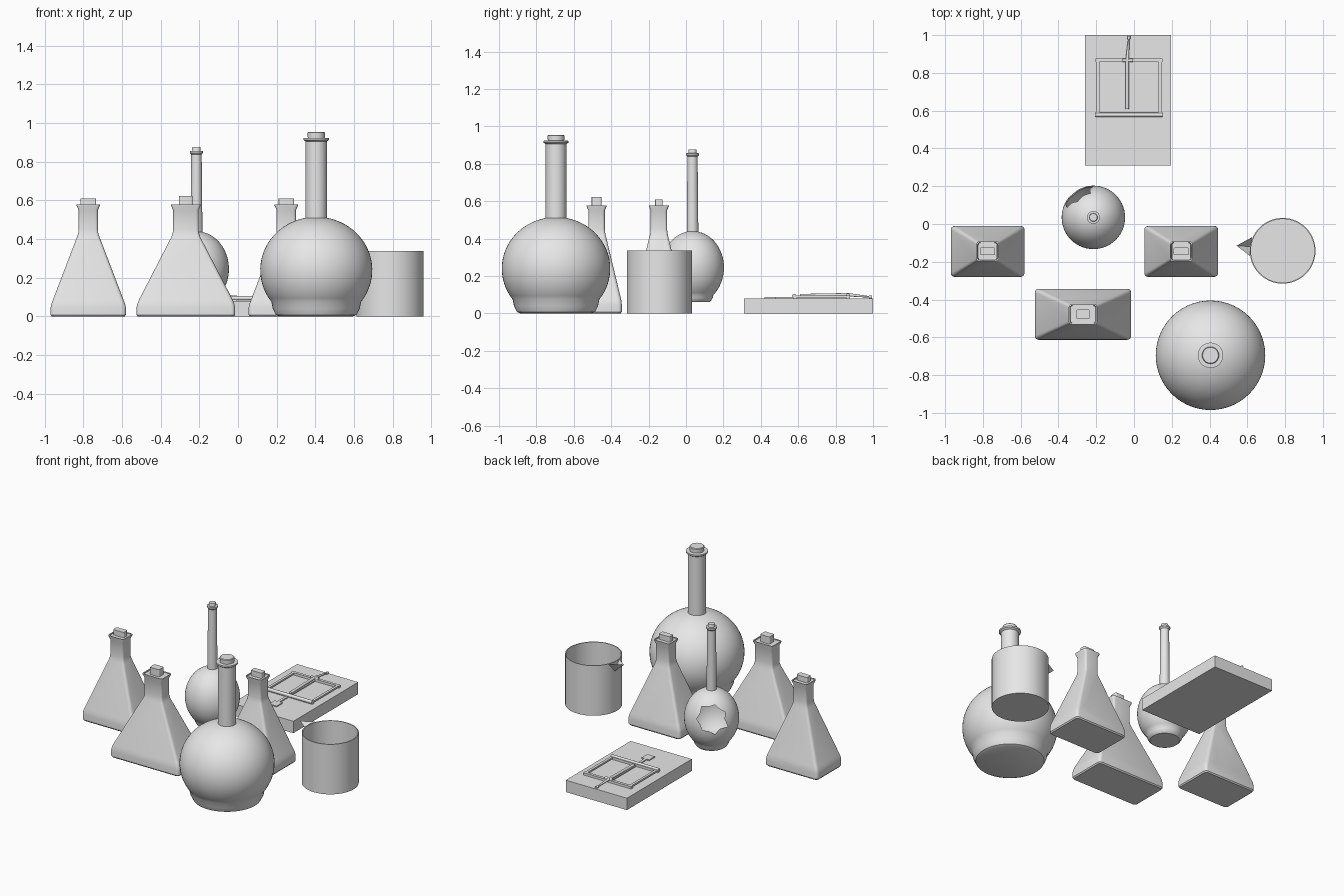
import bpy, bmesh, math, random
from mathutils import Vector, Matrix

random.seed(4)
if "Cube" in bpy.data.objects:
    bpy.data.objects.remove(bpy.data.objects["Cube"], do_unlink=True)

grey = bpy.data.materials.new("pale grey")
grey.use_nodes = True
grey.diffuse_color = (0.8, 0.8, 0.8, 1)
grey.node_tree.nodes["Principled BSDF"].inputs["Base Color"].default_value = (0.8, 0.8, 0.8, 1)


def finish(name, bm, location=(0, 0, 0), smooth=True):
    bmesh.ops.recalc_face_normals(bm, faces=bm.faces)
    mesh = bpy.data.meshes.new(name)
    bm.to_mesh(mesh)
    bm.free()
    mesh.materials.append(grey)
    ob = bpy.data.objects.new(name, mesh)
    ob.location = location
    bpy.context.collection.objects.link(ob)
    activate(ob)
    if smooth:
        bpy.ops.object.shade_smooth_by_angle(angle=math.radians(32))
    return ob


def activate(ob):
    bpy.ops.object.select_all(action='DESELECT')
    ob.select_set(True)
    bpy.context.view_layer.objects.active = ob


def circle(hx, hy, n=56):
    return [(hx * math.cos(i * math.tau / n), hy * math.sin(i * math.tau / n)) for i in range(n)]


def rounded_rect(hx, hy, n=4):
    r = min(0.02, 0.3 * min(hx, hy))
    points = []
    for q, (sx, sy) in enumerate([(1, 1), (-1, 1), (-1, -1), (1, -1)]):
        for i in range(n + 1):
            a = (q + i / n) * math.pi / 2
            points.append((sx * (hx - r) + r * math.cos(a), sy * (hy - r) + r * math.sin(a)))
    return points


def loft(name, x, y, rings, section, wall=0):
    """Skin cross-sections (half x, half y, z); a wall adds an inner skin."""
    rings = list(rings)
    if wall:
        inner = [(hx - wall, hy - wall, z) for hx, hy, z in rings]
        inner[0] = (inner[0][0], inner[0][1], rings[0][2] + wall)
        rings += inner[::-1]
    bm = bmesh.new()
    loops = [[bm.verts.new((px, py, z)) for px, py in section(hx, hy)] for hx, hy, z in rings]
    for a, b in zip(loops, loops[1:]):
        for i in range(len(a)):
            j = (i + 1) % len(a)
            bm.faces.new((a[i], a[j], b[j], b[i]))
    bm.faces.new(loops[0])
    bm.faces.new(loops[-1])
    return finish(name, bm, (x, y, 0))


def box(name, lo, hi):
    bm = bmesh.new()
    bmesh.ops.create_cube(bm, size=1)
    for v in bm.verts:
        v.co = Vector([(l + h) / 2 + c * (h - l) for l, h, c in zip(lo, hi, v.co)])
    return finish(name, bm, smooth=False)


def rod(name, start, end, r1, r2=None):
    start, end = Vector(start), Vector(end)
    axis = end - start
    bm = bmesh.new()
    bmesh.ops.create_cone(bm, cap_ends=True, segments=12, radius1=r1, radius2=r2 or r1, depth=axis.length)
    turn = axis.to_track_quat('Z', 'Y').to_matrix().to_4x4()
    bm.transform(Matrix.Translation((start + end) / 2) @ turn)
    return finish(name, bm)


def punch(ob, outline, origin, direction, depth):
    """Break a jagged opening through the wall."""
    bm = bmesh.new()
    face = bm.faces.new([bm.verts.new((u, v, 0)) for u, v in outline])
    out = bmesh.ops.extrude_face_region(bm, geom=[face])["geom"]
    bmesh.ops.translate(bm, vec=(0, 0, depth), verts=[g for g in out if isinstance(g, bmesh.types.BMVert)])
    bm.transform(Matrix.Translation(origin) @ Vector(direction).to_track_quat('Z', 'Y').to_matrix().to_4x4())
    cutter = finish("cutter", bm, smooth=False)
    cutter.hide_render = True
    mod = ob.modifiers.new("break", 'BOOLEAN')
    mod.operation, mod.solver, mod.object = 'DIFFERENCE', 'EXACT', cutter
    activate(ob)
    bpy.ops.object.modifier_apply(modifier=mod.name)
    bpy.data.objects.remove(cutter, do_unlink=True)


def star(n, small, large):
    radii = [large * random.uniform(0.85, 1.1) if i % 2 else small for i in range(n)]
    return [(r * math.cos(i * math.tau / n), r * math.sin(i * math.tau / n)) for i, r in enumerate(radii)]


# Round flasks: flat foot, bulb, long neck with a lip, cork
def round_flask(name, x, y, foot, r, tall, mid, neck, lip_z, lip, cork, top, wall=0):
    profile = [(foot[0], foot[2]), (foot[0] * 1.1, foot[2] + 0.008), (foot[1], foot[2] + r * 0.14)]
    low = -math.acos(min(1, foot[1] * 1.03 / r))
    high = math.acos(neck[0] / r)
    for i in range(25):
        a = low + (high - low) * i / 24
        profile.append((r * math.cos(a), mid + tall * math.sin(a)))
    profile += [(neck[1], lip_z - 0.012), (lip, lip_z - 0.004), (lip, lip_z + 0.006), (cork + 0.003, lip_z + 0.007)]
    body = loft(name, x, y, [(p, p, z) for p, z in profile], circle, wall)
    loft(name + "_cork", x, y, [(cork * 0.95, cork * 0.95, lip_z - 0.02), (cork, cork, top - 0.004),
                                (cork * 0.92, cork * 0.92, top)], circle)
    return body


round_flask("large_round_flask", 0.405, -0.695, (0.19, 0.225, 0), 0.29, 0.275, 0.24,
            (0.056, 0.055), 0.917, 0.067, 0.045, 0.955)
cracked = round_flask("broken_round_flask", -0.215, 0.035, (0.09, 0.108, 0.06), 0.168, 0.195, 0.245,
                      (0.031, 0.027), 0.85, 0.034, 0.022, 0.877, wall=0.006)
aim = Vector((-0.55, 0.78, 0.36)).normalized()
punch(cracked, star(14, 0.078, 0.103), Vector((-0.215, 0.035, 0.245)) + aim * 0.06, aim, 0.3)


# Four-sided flasks: flared body, short neck, lip, block stopper
def square_flask(name, x, y, hx, neck, stopper, top, wall=0.006):
    hy, ny = 0.135, 0.046
    rings = [(hx - 0.006, hy - 0.006, 0), (hx, hy, 0.008), (hx, hy, 0.045), (hx - 0.004, hy - 0.002, 0.065),
             (hx - 0.012, hy - 0.006, 0.085), (neck + 0.008, ny + 0.004, 0.412), (neck + 0.002, ny, 0.43),
             (neck, ny - 0.002, 0.45), (neck, ny - 0.002, 0.55), (neck + 0.01, ny + 0.007, 0.572),
             (neck + 0.01, ny + 0.007, 0.578)]
    body = loft(name, x, y, rings, rounded_rect, wall)
    sx, sy = stopper
    loft(name + "_stopper", x, y, [(sx, sy, 0.53), (sx, sy, top)], rounded_rect)
    loft(name + "_mouth", x, y, [(neck, ny, 0.566), (neck, ny, 0.574)], rounded_rect)
    return body


left = square_flask("square_flask_a", -0.775, -0.145, 0.195, 0.05, (0.04, 0.02), 0.61)
right = square_flask("square_flask_b", 0.25, -0.145, 0.195, 0.05, (0.04, 0.02), 0.61)
square_flask("wide_flask", -0.27, -0.478, 0.255, 0.066, (0.035, 0.026), 0.622)

# Cracks low on the backs of two flasks
punch(left, star(10, 0.012, 0.042), Vector((-0.69, -0.08, 0.085)), (0, 1, 0), 0.15)
crack = [(-0.05, 0.025), (-0.02, 0.045), (0.022, 0.03), (0.012, 0.002), (0.05, -0.035),
         (0.03, -0.03), (-0.012, -0.004), (-0.002, 0.02), (-0.02, 0.028)]
punch(right, crack, Vector((0.32, -0.08, 0.095)), (0, 1, 0), 0.15)

# Open beaker with a pouring spout
bx, by, br, bh = 0.787, -0.142, 0.174, 0.337
loft("beaker", bx, by, [(br, br, 0), (br, br, bh)], circle, wall=0.006)
bm = bmesh.new()
a, b, tip, low = [bm.verts.new(p) for p in [(0.625, -0.07, bh), (0.615, -0.17, bh),
                                            (0.543, -0.115, bh), (0.616, -0.12, bh - 0.065)]]
for tri in [(a, tip, low), (tip, b, low)]:
    bm.faces.new(tri)
finish("beaker_spout", bm, smooth=False)

# Spring trap: board, wire frame, holding arm and bait plate
box("trap_board", (-0.26, 0.31, 0), (0.195, 1.0, 0.08))
for name, y0, y1 in [("front", 0.575, 0.593), ("back", 0.858, 0.877)]:
    box("trap_frame_" + name, (-0.205, y0, 0.078), (0.15, y1, 0.096))
for name, x0 in [("right", -0.2), ("left", 0.131)]:
    box("trap_frame_" + name, (x0, 0.575, 0.085), (x0 + 0.017, 0.877, 0.096))
rod("trap_spring", (-0.205, 0.578, 0.094), (0.15, 0.578, 0.094), 0.011)
box("trap_bait_plate", (-0.062, 0.42, 0.08), (-0.006, 0.48, 0.087))
box("trap_bait_arm", (-0.044, 0.48, 0.08), (-0.026, 0.87, 0.087))
rod("trap_hinge", (-0.06, 0.866, 0.099), (-0.006, 0.866, 0.099), 0.009)
rod("trap_catch_arm", (-0.036, 0.61, 0.095), (-0.036, 0.866, 0.1), 0.009)
rod("trap_catch_tail", (-0.036, 0.866, 0.1), (-0.027, 0.985, 0.088), 0.009, 0.004)
rod("trap_catch_knob", (-0.028, 0.978, 0.088), (-0.027, 0.995, 0.087), 0.008)
